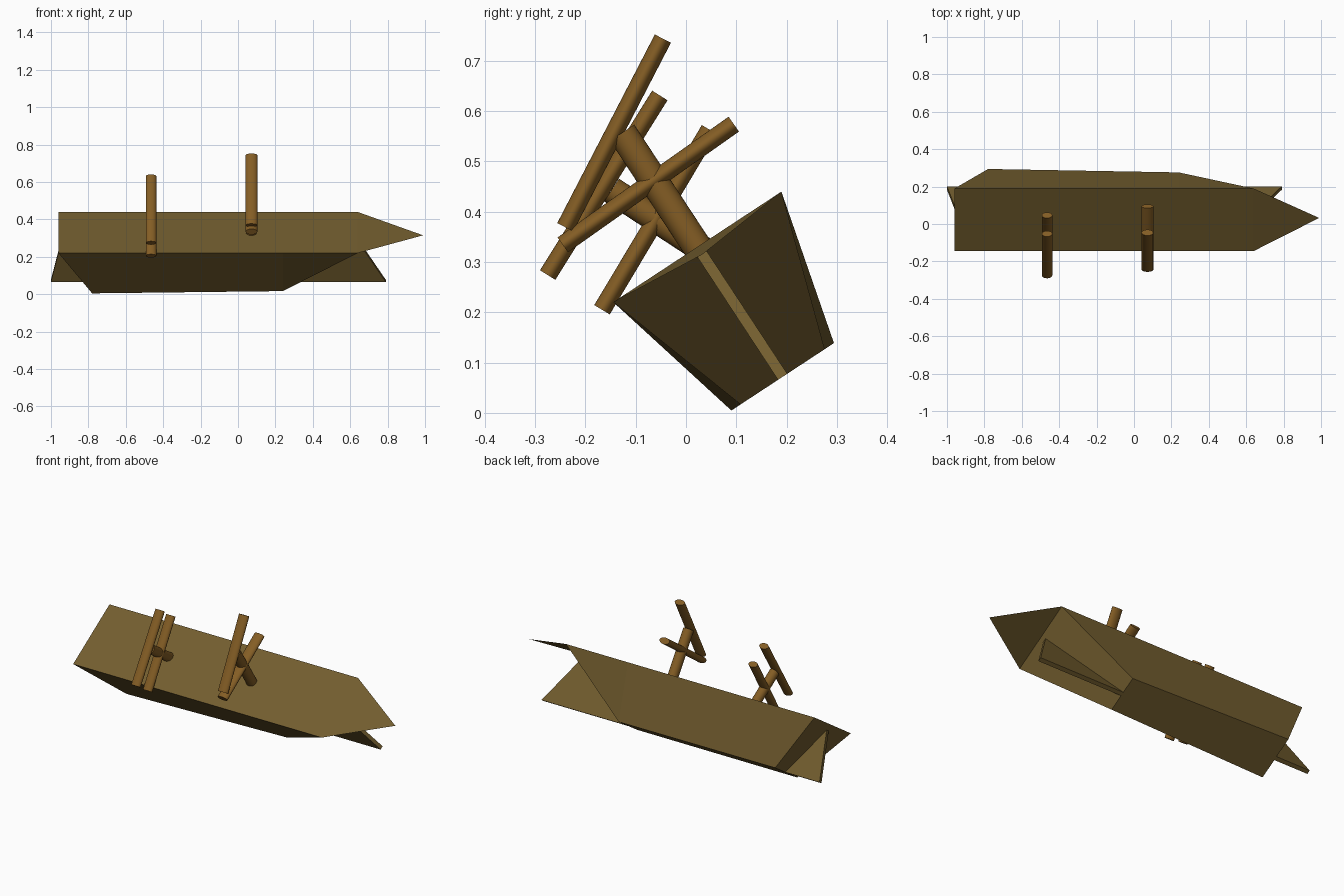
import bpy, bmesh, math
from mathutils import Matrix, Vector

if "Cube" in bpy.data.objects:
    bpy.data.objects.remove(bpy.data.objects["Cube"])

# Ship lies heeled over: everything on the hull is built upright, then tilted
HEEL = Matrix.Translation((0, 0.0225, 0.33)) @ Matrix.Rotation(math.radians(33.3), 4, 'X')


def material(name, color):
    m = bpy.data.materials.new(name)
    m.diffuse_color = color
    m.use_nodes = True
    m.node_tree.nodes["Principled BSDF"].inputs["Base Color"].default_value = m.diffuse_color
    return m


HULL = material("dark_wood", (0.17, 0.11, 0.028, 1))
SPAR = material("spar_wood", (0.23, 0.11, 0.018, 1))


def add_object(name, bm, mat):
    me = bpy.data.meshes.new(name)
    bm.to_mesh(me)
    bm.free()
    me.materials.append(mat)
    ob = bpy.data.objects.new(name, me)
    bpy.context.collection.objects.link(ob)
    return ob


# Hull: trapezoid sections (deck x, keel x, deck half width, keel half width)
def build_hull():
    bm = bmesh.new()
    depth = -0.309
    rings = []
    for xd, xk, wd, wk in [(-0.96, -0.78, 0.2, 0.122), (0.24, 0.24, 0.2, 0.1)]:
        rings.append([bm.verts.new(p) for p in
                      ((xd, -wd, 0), (xd, wd, 0), (xk, wk, depth), (xk, -wk, depth))])
    s, f = rings
    for i in range(4):
        j = (i + 1) % 4
        bm.faces.new((s[i], s[j], f[j], f[i]))
    bm.faces.new(s)                                   # transom
    a = bm.verts.new((0.64, -0.2, 0))
    b = bm.verts.new((0.64, 0.2, 0))
    tip = bm.verts.new((0.99, 0, -0.018))
    bm.faces.new((f[0], f[1], b, a))                  # fore deck
    bm.faces.new((a, b, f[2], f[3]))                  # bow ramp
    bm.faces.new((f[0], a, f[3]))                     # bow cheeks
    bm.faces.new((f[1], f[2], b))
    bm.faces.new((a, b, tip))                         # prow
    bmesh.ops.recalc_face_normals(bm, faces=bm.faces)
    bm.transform(HEEL)
    add_object("hull", bm, HULL)


# Keel fins: side profile extruded sideways
def fin(name, profile, half=0.011):
    bm = bmesh.new()
    face = bm.faces.new([bm.verts.new((x, -half, z)) for x, z in profile])
    new = bmesh.ops.extrude_face_region(bm, geom=[face])["geom"]
    bmesh.ops.translate(bm, vec=(0, 2 * half, 0),
                        verts=[v for v in new if isinstance(v, bmesh.types.BMVert)])
    bmesh.ops.recalc_face_normals(bm, faces=bm.faces)
    bm.transform(HEEL)
    add_object(name, bm, HULL)


# Spar: cylinder between two (y, z) points at a given x, with elliptical section
def spar(name, x, p, q, rx, rt):
    p, q = Vector((x, *p)), Vector((x, *q))
    d = q - p
    bm = bmesh.new()
    bmesh.ops.create_cone(bm, cap_ends=True, segments=32, radius1=1, radius2=1, depth=d.length)
    bm.transform(Matrix.Diagonal((rx, rt, 1, 1)))
    tilt = math.atan2(-d.y, d.z)
    bm.transform(Matrix.Translation((p + q) / 2) @ Matrix.Rotation(tilt, 4, 'X'))
    ob = add_object(name, bm, SPAR)
    bpy.context.view_layer.objects.active = ob
    ob.select_set(True)
    bpy.ops.object.shade_smooth_by_angle(angle=math.radians(40))
    ob.select_set(False)


build_hull()
fin("bow_keel", [(0.24, -0.309), (0.79, -0.309), (0.62, -0.012), (0.56, -0.06)])
fin("stern_rudder", [(-0.78, -0.309), (-1.0, -0.309), (-0.94, -0.03)])

# Masts
FX, RX = 0.072, -0.465
spar("fore_mast", FX, (0.03, 0.318), (-0.127, 0.557), 0.029, 0.029)
spar("aft_mast", RX, (0.04, 0.32), (-0.148, 0.443), 0.027, 0.027)

# Yards
spar("fore_upper_yard", FX, (-0.24, 0.369), (-0.046, 0.744), 0.031, 0.018)
spar("fore_lower_yard", FX, (-0.245, 0.334), (0.095, 0.574), 0.031, 0.018)
spar("aft_upper_yard", RX, (-0.275, 0.274), (-0.052, 0.631), 0.028, 0.018)
spar("aft_lower_yard", RX, (-0.167, 0.205), (0.047, 0.563), 0.028, 0.018)
